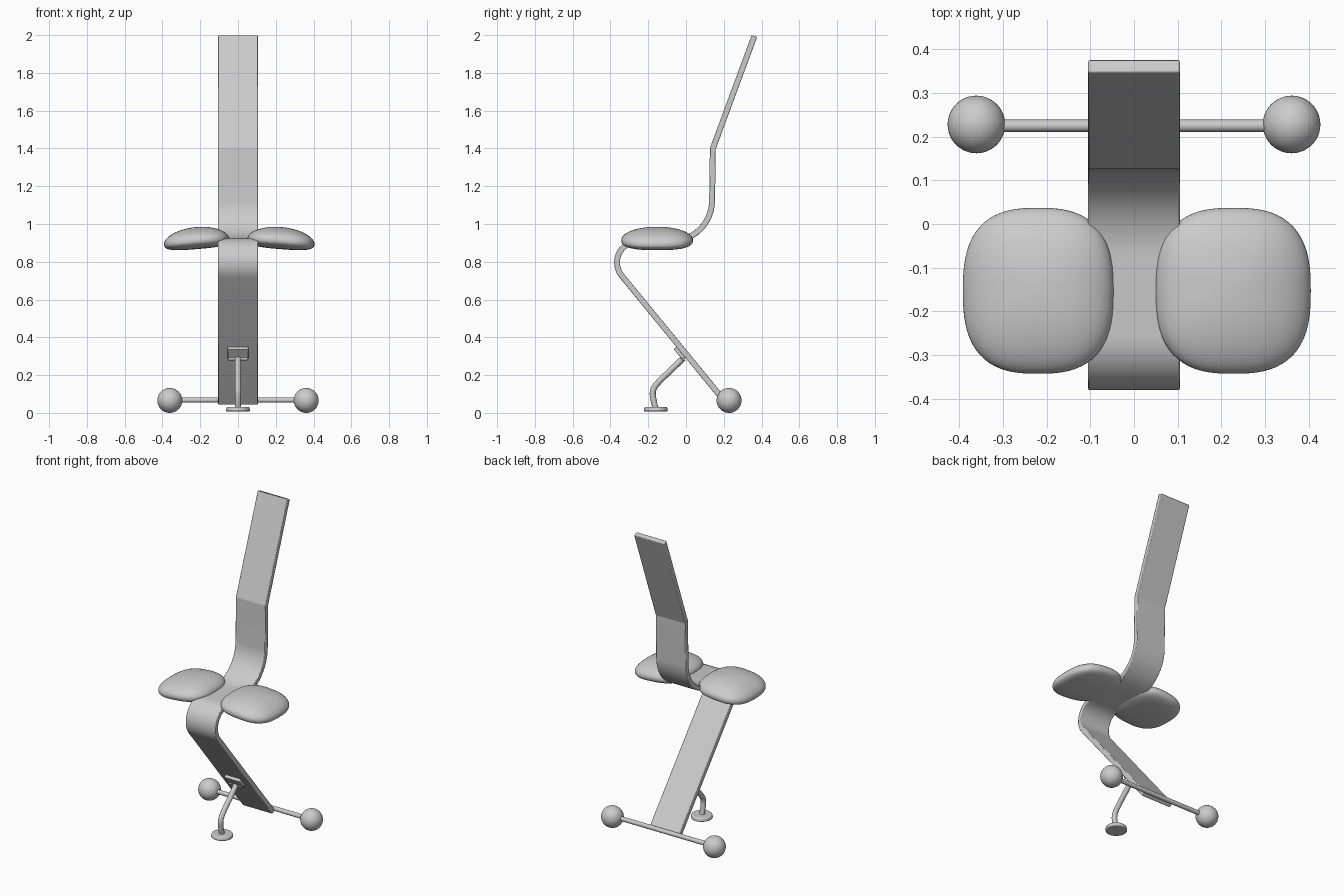
import bpy, bmesh, math
from mathutils import Vector

if "Cube" in bpy.data.objects:
    bpy.data.objects.remove(bpy.data.objects["Cube"])


def make_object(name, bm, angle=35):
    bmesh.ops.recalc_face_normals(bm, faces=bm.faces[:])
    mesh = bpy.data.meshes.new(name)
    bm.to_mesh(mesh)
    bm.free()
    ob = bpy.data.objects.new(name, mesh)
    bpy.context.collection.objects.link(ob)
    bpy.ops.object.select_all(action='DESELECT')
    bpy.context.view_layer.objects.active = ob
    ob.select_set(True)
    bpy.ops.object.shade_smooth_by_angle(angle=math.radians(angle))
    return ob


def bevel(ob, width, segments=2):
    m = ob.modifiers.new("soft_edges", 'BEVEL')
    m.width, m.segments = width, segments
    m.limit_method, m.angle_limit = 'ANGLE', math.radians(40)


def fillet(points, steps=14):
    """Round the corners of a (y, z, radius) path."""
    path = []
    for i, (y, z, r) in enumerate(points):
        p = Vector((y, z))
        if r == 0:
            path.append(p)
            continue
        a = (Vector(points[i - 1][:2]) - p).normalized()
        b = (Vector(points[i + 1][:2]) - p).normalized()
        half = a.angle(b) / 2
        c = p + (a + b).normalized() * r / math.sin(half)
        t = r / math.tan(half)
        u, v = p + a * t - c, p + b * t - c
        sweep = math.pi - 2 * half
        for k in range(steps + 1):
            s = k / steps
            path.append(c + (u * math.sin((1 - s) * sweep)
                             + v * math.sin(s * sweep)) / math.sin(sweep))
    return path


def strip(name, points, width, thick):
    """Sweep a flat band of given width along a side profile."""
    path = fillet(points)
    bm = bmesh.new()
    rings = []
    for i, p in enumerate(path):
        d0 = (p - path[i - 1]).normalized() if i else None
        d1 = (path[i + 1] - p).normalized() if i < len(path) - 1 else None
        t = ((d0 or d1) + (d1 or d0)).normalized()
        n = Vector((-t.y, t.x)) * thick / 2
        rings.append([bm.verts.new((sx * width / 2, p.x + sn * n.x, p.y + sn * n.y))
                      for sx, sn in ((-1, -1), (1, -1), (1, 1), (-1, 1))])
    for r0, r1 in zip(rings, rings[1:]):
        for k in range(4):
            bm.faces.new((r0[k], r0[(k + 1) % 4], r1[(k + 1) % 4], r1[k]))
    bm.faces.new(rings[0])
    bm.faces.new(rings[-1][::-1])
    return make_object(name, bm)


def tube(name, pts, radius, kind='POLY'):
    cu = bpy.data.curves.new(name, 'CURVE')
    cu.dimensions = '3D'
    cu.bevel_depth, cu.bevel_resolution = radius, 6
    cu.use_fill_caps = True
    sp = cu.splines.new(kind)
    sp.points.add(len(pts) - 1)
    for q, p in zip(sp.points, pts):
        q.co = (*p, 1)
    if kind == 'NURBS':
        sp.use_endpoint_u = True
        sp.order_u = 3
    sp.use_smooth = True
    ob = bpy.data.objects.new(name, cu)
    bpy.context.collection.objects.link(ob)
    return ob


def cushion(name, side, x_in, x_out):
    """Squarish pillow with domed top, flatter bottom, drooping outwards."""
    bm = bmesh.new()
    bmesh.ops.create_uvsphere(bm, u_segments=64, v_segments=32, radius=1)
    cx, hx = (x_in + x_out) / 2, (x_out - x_in) / 2
    for v in bm.verts:
        s, c = math.hypot(v.co.x, v.co.y), v.co.z
        th = math.atan2(v.co.y, v.co.x)
        if c < 0:
            s, c = s ** 0.75, -abs(c) ** 0.75
        ex = 2 / 2.7
        a = s * math.copysign(abs(math.cos(th)) ** ex, math.cos(th))
        b = s * math.copysign(abs(math.sin(th)) ** ex, math.sin(th))
        h = 0.07 if c > 0 else 0.047
        v.co = (side * (cx + a * hx), -0.153 + b * 0.19,
                0.914 + c * h - 0.014 * a - 0.006 * a * a)
    return make_object(name, bm, 60)


# Continuous bent band: backrest, seat beam and leg
band = strip("backrest_seat_leg_band", [
    (0.362, 1.995, 0), (0.142, 1.40, 0.02), (0.135, 0.912, 0.215),
    (-0.487, 0.905, 0.111), (0.212, 0.053, 0)], 0.21, 0.031)
bevel(band, 0.004)

# Seat cushions
cushion("right_cushion", 1, 0.05, 0.405)
cushion("left_cushion", -1, 0.047, 0.392)

# Axle with ball feet
tube("axle", [(-0.34, 0.225, 0.068), (0.34, 0.225, 0.068)], 0.014)
for side, label in ((1, "right"), (-1, "left")):
    bm = bmesh.new()
    bmesh.ops.create_uvsphere(bm, u_segments=48, v_segments=24, radius=0.066)
    bmesh.ops.translate(bm, vec=(side * 0.361, 0.228, 0.066), verts=bm.verts[:])
    make_object(label + "_ball_foot", bm, 60)

# Curved prop leg with its mounting bar and plate
tube("prop_leg", [(0, -0.015, 0.29), (0, -0.075, 0.23), (0, -0.135, 0.175),
                  (0, -0.178, 0.125), (0, -0.174, 0.07), (0, -0.16, 0.02)],
     0.016, 'NURBS')
tube("prop_mount_bar", [(-0.05, -0.018, 0.288), (0.05, -0.018, 0.288)], 0.011)
plate = strip("prop_mount_plate", [(-0.057, 0.345, 0), (-0.012, 0.29, 0)], 0.11, 0.022)
bevel(plate, 0.004)

# Round foot pad of the prop leg
bm = bmesh.new()
bmesh.ops.create_cone(bm, cap_ends=True, segments=48, radius1=0.065,
                      radius2=0.06, depth=0.024)
bmesh.ops.translate(bm, vec=(0, -0.16, 0.02), verts=bm.verts[:])
bevel(make_object("prop_foot_pad", bm), 0.007, 3)
